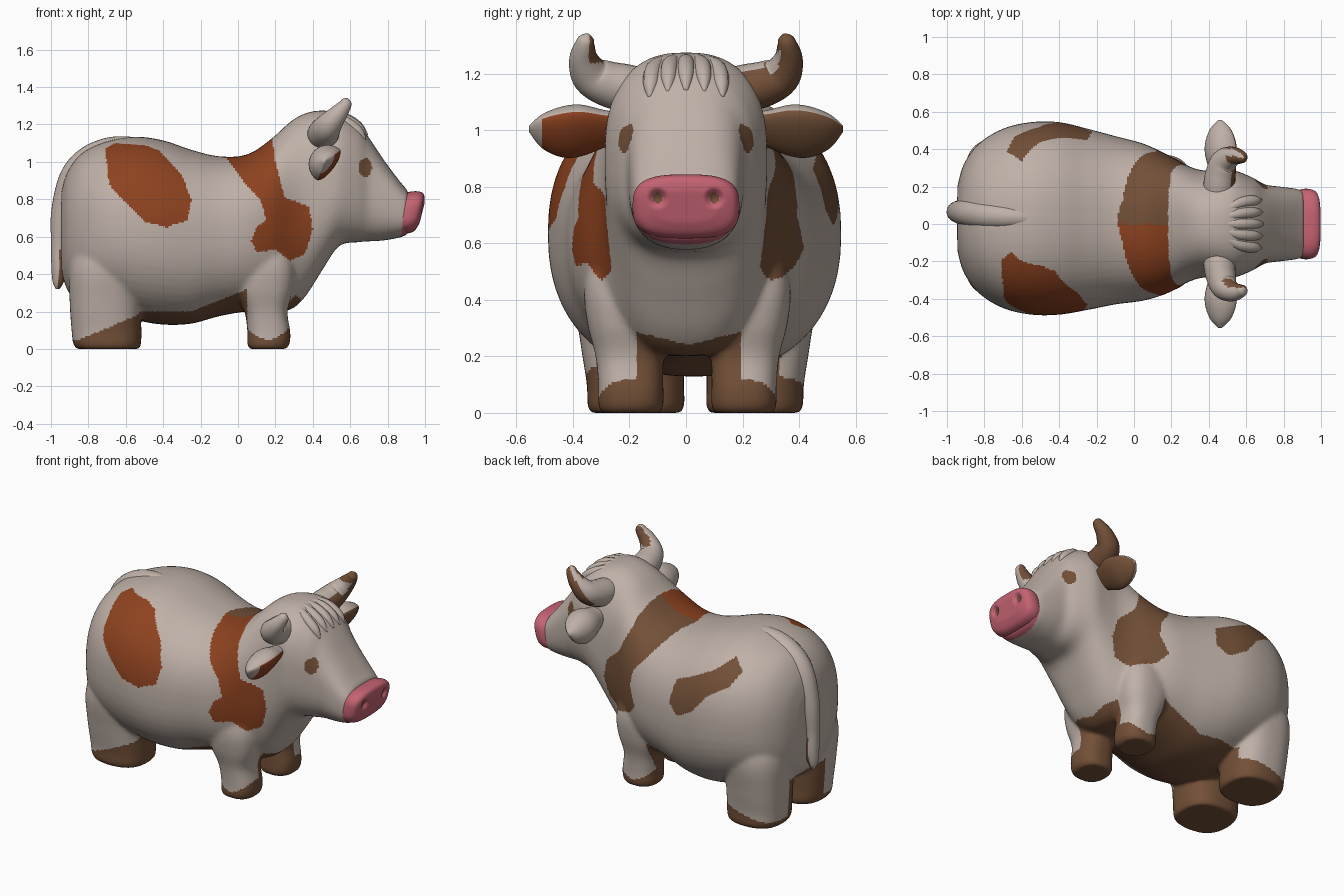
import bpy, bmesh, math
from mathutils import Vector

if "Cube" in bpy.data.objects:
    bpy.data.objects.remove(bpy.data.objects["Cube"])

CREAM, RUST, BROWN, PINK = range(4)
MATS = []
for name, col in (("cream hide", (0.52, 0.44, 0.39)), ("rust patch", (0.27, 0.055, 0.014)),
                  ("brown patch", (0.17, 0.08, 0.039)), ("pink muzzle", (0.56, 0.125, 0.17))):
    m = bpy.data.materials.new(name)
    m.diffuse_color = (*col, 1)
    m.use_nodes = True
    m.node_tree.nodes["Principled BSDF"].inputs["Base Color"].default_value = m.diffuse_color
    MATS.append(m)


def smooth_rows(rows, k=5):
    """Catmull-Rom interpolation of a list of number rows."""
    out = []
    for i in range(len(rows) - 1):
        p0, p1, p2, p3 = (rows[max(0, min(len(rows) - 1, i + j))] for j in (-1, 0, 1, 2))
        for s in range(k):
            t = s / k
            out.append([0.5 * (2 * b + (c - a) * t + (2 * a - 5 * b + 4 * c - d) * t * t
                        + (3 * b - a - 3 * c + d) * t ** 3) for a, b, c, d in zip(p0, p1, p2, p3)])
    return out + [list(rows[-1])]


def ring(center, u, v, exp=2.0, n=40):
    """Superellipse ring spanned by the radius vectors u and v."""
    pts = []
    for i in range(n):
        c, s = math.cos(2 * math.pi * i / n), math.sin(2 * math.pi * i / n)
        a = math.copysign(abs(c) ** (2 / exp), c)
        b = math.copysign(abs(s) ** (2 / exp), s)
        pts.append(Vector(center) + Vector(u) * a + Vector(v) * b)
    return pts


def loft(bm, rings):
    vr = [[bm.verts.new(p) for p in r] for r in rings]
    n = len(vr[0])
    for a, b in zip(vr, vr[1:]):
        for i in range(n):
            bm.faces.new((a[i], a[(i + 1) % n], b[(i + 1) % n], b[i]))
    bm.faces.new(vr[0])
    bm.faces.new(vr[-1])


def tube(bm, rows, ref, n=24):
    """Round tube along rows of x, y, z, radius."""
    rows = smooth_rows(rows)
    pts = [Vector(r[:3]) for r in rows]
    rings = []
    for i, r in enumerate(rows):
        t = (pts[min(i + 1, len(pts) - 1)] - pts[max(i - 1, 0)]).normalized()
        u = t.cross(Vector(ref)).normalized()
        rings.append(ring(pts[i], u * r[3], t.cross(u) * r[3], 2, n))
    loft(bm, rings)


def finish(name, bm, rule, voxel=0, relax=6, shape=None):
    """Make the object, fuse its volumes if wanted, then colour faces by rule(center, normal)."""
    bmesh.ops.recalc_face_normals(bm, faces=bm.faces)
    me = bpy.data.meshes.new(name)
    bm.to_mesh(me)
    bm.free()
    ob = bpy.data.objects.new(name, me)
    bpy.context.collection.objects.link(ob)
    if voxel:
        mod = ob.modifiers.new("fuse", 'REMESH')
        mod.mode, mod.voxel_size = 'VOXEL', voxel
        mod = ob.modifiers.new("relax", 'SMOOTH')
        mod.factor, mod.iterations = 0.5, relax
        me = bpy.data.meshes.new_from_object(ob.evaluated_get(bpy.context.evaluated_depsgraph_get()))
        ob.modifiers.clear()
        ob.data = me
    if shape:
        for v in me.vertices:
            v.co = shape(v.co)
    me.materials.clear()
    for m in MATS:
        me.materials.append(m)
    me.update()
    for p in me.polygons:
        p.use_smooth = True
        p.material_index = rule(p.center, p.normal)
    return ob


def inside(x, z, poly):
    hit = False
    for (x1, z1), (x2, z2) in zip(poly, poly[1:] + poly[:1]):
        if (z1 > z) != (z2 > z) and x < x1 + (z - z1) * (x2 - x1) / (z2 - z1):
            hit = not hit
    return hit


# Patch outlines seen from the side (x, z)
NECK_NEAR = [(-.12, 1.3), (.18, 1.3), (.18, 1.14), (.2, 1.0), (.25, .81), (.38, .76), (.4, .64), (.36, .51),
             (.28, .47), (.2, .53), (.1, .52), (.07, .58), (.1, .65), (.15, .69), (.12, .8), (.04, .88),
             (-.06, 1.02), (-.12, 1.04)]
NECK_FAR = [(-.12, 1.3), (.18, 1.3), (.18, 1.14), (.2, 1.0), (.26, .86), (.37, .76), (.4, .64), (.37, .52),
            (.28, .47), (.14, .51), (.08, .58), (.13, .7), (.11, .8), (.04, .88), (-.06, 1.02), (-.12, 1.04)]
FLANK_NEAR = [(-.71, 1.07), (-.66, 1.1), (-.5, 1.09), (-.42, 1.06), (-.3, .93), (-.25, .8),
              (-.27, .69), (-.38, .65), (-.5, .68), (-.6, .78), (-.69, .88)]
FLANK_FAR = [(-.68, 1.0), (-.6, 1.06), (-.52, .99), (-.4, .93), (-.25, .86), (-.22, .72),
             (-.3, .66), (-.42, .73), (-.52, .85), (-.64, .92)]


def hide_colour(c, n):
    x, y, z = c
    if ((x - .68) / .035) ** 2 + ((z - .97) / .05) ** 2 < 1 and abs(y) > .1:
        return BROWN                                   # eyes
    if x > -.1:
        foot = .05 + 5 * (x - .16) ** 2
    else:
        foot = .045 + (.42 if y < 0 else .25) * max(0, x + .86)
    if z < min(foot, .2):
        return BROWN                                   # feet
    mid = .03 if x < -.1 else .01
    if abs(y - mid) < .185 and z < .24 + .25 * abs(y - mid):
        return BROWN                                   # inner legs and chest
    if -.53 < x < .05 and z < .2 + max(0, x + .25) * .4:
        return BROWN                                   # belly
    if inside(x, z, NECK_NEAR if y < 0 else NECK_FAR):
        return RUST if y < 0 else BROWN
    if y < -.08 and inside(x, z, FLANK_NEAR):
        return RUST
    if y > .2 and inside(x, z, FLANK_FAR):
        return BROWN
    if x > .9 - (.73 - z) * .25 and x > .8:
        return PINK                                    # skin behind the muzzle
    return CREAM


# Body, neck and head as one loft along x: x, top, bottom, half width, y centre, squareness
bm = bmesh.new()
rows = [(-.945, .84, .42, .17, .03, 2.2), (-.91, .95, .31, .29, .03, 2.3), (-.83, 1.05, .23, .4, .03, 2.3),
        (-.7, 1.11, .2, .48, .03, 2.3), (-.55, 1.135, .155, .515, .03, 2.3), (-.4, 1.115, .13, .515, .03, 2.3),
        (-.25, 1.065, .135, .485, .025, 2.3), (-.1, 1.03, .175, .45, .02, 2.3), (.05, 1.04, .2, .42, .01, 2.3),
        (.18, 1.125, .2, .37, 0, 2.3), (.28, 1.215, .21, .315, 0, 2.4), (.36, 1.26, .28, .288, 0, 2.5),
        (.45, 1.275, .42, .285, 0, 2.6), (.54, 1.26, .55, .285, 0, 2.6), (.64, 1.205, .57, .245, 0, 2.5),
        (.7, 1.13, .575, .211, 0, 2.5), (.78, 1.01, .58, .2, 0, 2.6), (.87, .89, .597, .188, 0, 2.8),
        (.91, .845, .615, .175, 0, 2.8)]
loft(bm, [ring((x, yc, (t + b) / 2), (0, w, 0), (0, 0, (t - b) / 2), e, 56)
          for x, t, b, w, yc, e in smooth_rows(rows)])
# Legs, lofted upwards: z, x, y, radius x, radius y
FRONT = [(0, .16, .2, .1, .105), (.03, .163, .2, .114, .116), (.09, .165, .2, .115, .115),
         (.2, .15, .205, .115, .12), (.32, .14, .22, .155, .135), (.45, .14, .225, .16, .14),
         (.6, .13, .22, .12, .11)]
HIND = [(0, -.695, .21, .17, .16), (.03, -.7, .21, .182, .172), (.1, -.703, .212, .187, .172),
        (.25, -.71, .222, .19, .185), (.45, -.7, .23, .2, .2), (.65, -.67, .21, .17, .17)]
for leg, mid in ((FRONT, .005), (HIND, .033)):
    for side in (-1, 1):
        loft(bm, [ring((x, mid + side * y, z), (rx, 0, 0), (0, ry, 0), 2.5)
                  for z, x, y, rx, ry in smooth_rows(leg)])
finish("body", bm, hide_colour, .0105, 16)

# Muzzle with dented nostrils
bm = bmesh.new()
loft(bm, [ring((x, 0, .73), (0, w, 0), (0, 0, h), 3) for x, w, h in smooth_rows(
    [(.85, .165, .1), (.9, .187, .112), (.94, .187, .112), (.97, .168, .097), (.985, .11, .055)])])


def nostril(c):
    return max(0, 1 - ((abs(c.y) - .1) / .034) ** 2 - ((c.z - .76) / .034) ** 2) if c.x > .9 else 0


finish("muzzle", bm, lambda c, n: BROWN if nostril(c) > .7 else PINK, .008, 4,
       lambda c: Vector((c.x + (c.z - .73) * .25 - .025 * nostril(c), c.y, c.z)))

# Horns
for side, name in ((-1, "right_horn"), (1, "left_horn")):
    bm = bmesh.new()
    tube(bm, [(.45, side * .1, 1.12, .08), (.455, side * .2, 1.145, .085), (.465, side * .28, 1.165, .08),
              (.485, side * .337, 1.195, .07), (.53, side * .362, 1.25, .052), (.57, side * .358, 1.3, .036),
              (.58, side * .35, 1.325, .026), (.585, side * .345, 1.338, .008)], (1, 0, 0))
    if side < 0:
        finish(name, bm, lambda c, n: BROWN if c.z > 1.24 and n.y > .5 else CREAM)
    else:
        finish(name, bm, lambda c, n: BROWN if n.x * .7 + .7 * n.y - .3 * n.z > .15
               or (c.z > 1.28 and n.y < 0) else CREAM)

# Ears: leaf shapes whose forward, lower half is dished inward
OPEN, ACROSS = Vector((.8, 0, -.6)), Vector((.6, 0, .8))
for side, name, inner in ((-1, "right_ear", RUST), (1, "left_ear", BROWN)):
    bm = bmesh.new()
    rings = []
    for y, z, r in smooth_rows([(.2, 1.02, .05), (.28, 1.01, .07), (.37, 1.005, .1), (.44, 1.0, .098),
                                (.51, 1.0, .065), (.555, 1.005, .012)]):
        pts = ring((0, 0, 0), OPEN * r, ACROSS * r, 2, 32)
        for p in pts:
            d = p.dot(OPEN)
            if d > 0:
                p -= OPEN * d * .65
        rings.append([p + Vector((.46, side * y, z)) + OPEN * r * .25 for p in pts])
    loft(bm, rings)
    if side < 0:
        finish(name, bm, lambda c, n: inner if n.dot(OPEN) > .5 and c.y > -.51 else CREAM)
    else:
        finish(name, bm, lambda c, n: inner if n.dot(OPEN) > .1 else CREAM)

# Tail with a brown inner tip
bm = bmesh.new()
tube(bm, [(-.45, .03, 1.07, .035), (-.58, .035, 1.08, .055), (-.7, .04, 1.06, .068), (-.81, .05, 1.0, .075),
          (-.89, .06, .9, .071), (-.941, .065, .72, .059), (-.957, .065, .56, .042), (-.955, .065, .44, .043),
          (-.962, .065, .36, .03), (-.965, .065, .32, .01)], (0, 1, 0))
finish("tail", bm, lambda c, n: BROWN if c.z < .54 and n.x > 0 else CREAM)

# Forelock of short hair strands
bm = bmesh.new()
for i in range(-2, 3):
    tube(bm, [(.46, i * .03, 1.25, .02), (.56, i * .055, 1.235 - .004 * i * i, .03),
              (.64, i * .062, 1.19 - .006 * i * i, .028), (.69 - .006 * abs(i), i * .064, 1.14 - .006 * i * i, .008)],
         (0, 1, 0), 12)
finish("forelock", bm, lambda c, n: CREAM)
